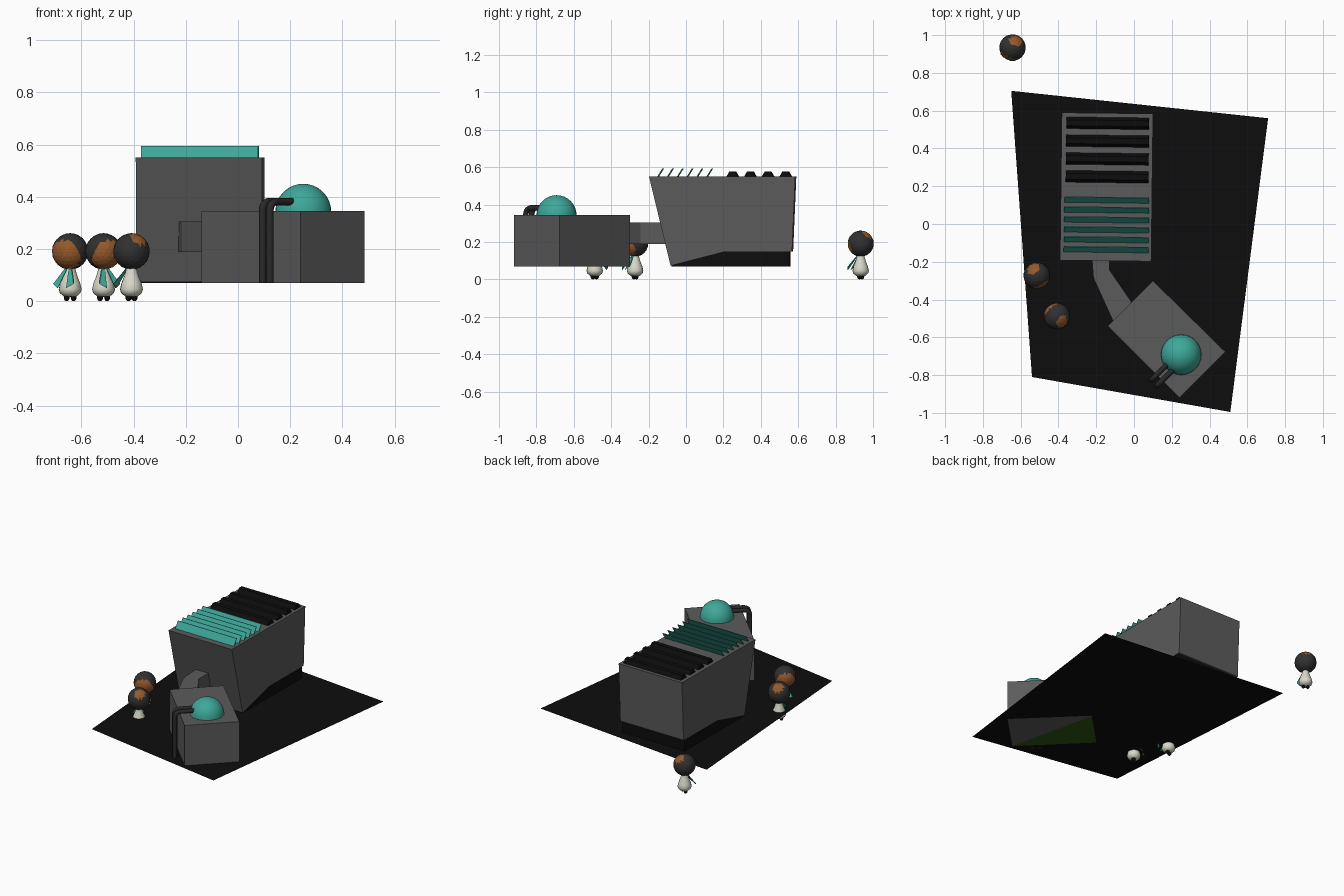
import bpy, bmesh, math
from mathutils import Vector, Matrix

if "Cube" in bpy.data.objects:
    bpy.data.objects.remove(bpy.data.objects["Cube"])


def mat(name, r, g, b):
    m = bpy.data.materials.new(name)
    m.diffuse_color = (r, g, b, 1)
    m.use_nodes = True
    m.node_tree.nodes["Principled BSDF"].inputs["Base Color"].default_value = m.diffuse_color
    return m


GREY = mat("concrete grey", 0.105, 0.105, 0.105)
BLACK = mat("asphalt black", 0.004, 0.004, 0.004)
TEAL = mat("teal", 0.048, 0.39, 0.32)
DARK = mat("pipe charcoal", 0.022, 0.022, 0.022)
HAIR = mat("hair charcoal", 0.03, 0.03, 0.03)
SKIN = mat("skin brown", 0.30, 0.10, 0.025)
CREAM = mat("cream", 0.70, 0.69, 0.58)
GREEN = mat("dark green", 0.025, 0.10, 0.006)


def finish(name, bm, mats, smooth=False):
    bmesh.ops.recalc_face_normals(bm, faces=bm.faces)
    me = bpy.data.meshes.new(name)
    bm.to_mesh(me)
    bm.free()
    ob = bpy.data.objects.new(name, me)
    bpy.context.collection.objects.link(ob)
    for m in mats:
        me.materials.append(m)
    for p in me.polygons:
        p.use_smooth = smooth
    return ob


def prism(name, pts, offset, m):
    """Extrude a closed outline of 3D points along an offset."""
    bm = bmesh.new()
    f = bm.faces.new([bm.verts.new(p) for p in pts])
    ext = bmesh.ops.extrude_face_region(bm, geom=[f])
    verts = [v for v in ext["geom"] if isinstance(v, bmesh.types.BMVert)]
    bmesh.ops.translate(bm, verts=verts, vec=offset)
    return finish(name, bm, [m])


def sheet(name, pts, m):
    bm = bmesh.new()
    bm.faces.new([bm.verts.new(p) for p in pts])
    return finish(name, bm, [m])


G = 0.07  # ground level

# Ground sheet
sheet("ground_sheet", [(-0.65, 0.705, G), (-0.54, -0.81, G),
                       (0.51, -0.995, G), (0.71, 0.56, G)], BLACK)

# Main hall: side profile extruded across x, turned very slightly
X0, X1 = -0.387, 0.096
hall_parts = []


def across(name, yz, m, x0, x1):
    ob = prism(name, [(x0, y, z) for y, z in yz], (x1 - x0, 0, 0), m)
    hall_parts.append(ob)
    return ob


across("main_hall", [(-0.195, 0.55), (-0.08, 0.075), (0.21, 0.15),
                     (0.57, 0.15), (0.587, 0.55)], GREY, X0, X1)
across("hall_base", [(-0.075, G), (0.555, G), (0.555, 0.152), (0.21, 0.152),
                     (-0.075, 0.078)], BLACK, X0 + 0.003, X1 - 0.003)

# Tilted roof louvres
for i in range(6):
    y = -0.153 + i * 0.0525
    across("roof_louvre", [(y, 0.546), (y + 0.03, 0.594), (y + 0.034, 0.594),
                           (y + 0.004, 0.546)], TEAL, -0.368, 0.081)

# Hexagonal roof bars
for i in range(4):
    y = 0.25 + i * 0.0945
    hexa = [(y + 0.031 * math.cos(a * math.pi / 3),
             0.55 + 0.031 * math.sin(a * math.pi / 3)) for a in range(6)]
    across("roof_bar", hexa, BLACK, -0.362, 0.076)

pivot = Vector((-0.145, 0.195, 0))
turn = (Matrix.Translation(pivot) @ Matrix.Rotation(math.radians(-0.7), 4, "Z")
        @ Matrix.Translation(-pivot))
for ob in hall_parts:
    ob.data.transform(turn)

# Bent connecting duct
duct = [(-0.23, -0.08), (-0.215, -0.285), (-0.108, -0.52), (0.0, -0.46),
        (-0.018, -0.406), (-0.13, -0.243), (-0.13, -0.08)]
prism("connecting_duct", [(x, y, 0.188) for x, y in duct], (0, 0, 0.117), GREY)

# Small annex and its underside
annex = [(0.10, -0.30), (-0.14, -0.54), (0.24, -0.92), (0.484, -0.677)]
prism("annex", [(x, y, G) for x, y in annex], (0, 0, 0.275), GREY)
sheet("annex_underside", [(x, y, G - 0.002) for x, y in annex[:3]], GREEN)

# Dome on the annex roof
bm = bmesh.new()
bmesh.ops.create_uvsphere(bm, u_segments=32, v_segments=16, radius=0.107)
low = [v for v in bm.verts if v.co.z < -0.01]
bmesh.ops.delete(bm, geom=low, context="VERTS")
bmesh.ops.translate(bm, verts=bm.verts, vec=(0.25, -0.692, 0.343))
finish("dome", bm, [TEAL], True)


# Two bent pipes rising from the ground into the dome
def pipe(x, y):
    d = Vector((0.7, 0.7, 0))
    base = Vector((x, y, 0))
    top, r = 0.382, 0.035
    pts = [base + Vector((0, 0, G))]
    for i in range(7):
        a = i / 6 * math.pi / 2
        pts.append(base + d * (r * (1 - math.cos(a)))
                   + Vector((0, 0, top - r + r * math.sin(a))))
    pts.append(base + d * 0.16 + Vector((0, 0, top)))
    cu = bpy.data.curves.new("pipe", "CURVE")
    cu.dimensions = "3D"
    cu.bevel_depth = 0.0145
    cu.bevel_resolution = 2
    cu.use_fill_caps = True
    sp = cu.splines.new("POLY")
    sp.points.add(len(pts) - 1)
    for p, co in zip(sp.points, pts):
        p.co = (*co, 1)
    cu.materials.append(DARK)
    bpy.context.collection.objects.link(bpy.data.objects.new("pipe", cu))


pipe(0.094, -0.825)
pipe(0.122, -0.856)


# Little figures, modelled facing -y and then turned
def figure(x, y, face_x, face_y):
    place = (Matrix.Translation((x, y, 0))
             @ Matrix.Rotation(math.atan2(face_x, -face_y), 4, "Z"))
    parts = []

    # Head: skin shows on the face and on a bare patch at the back
    bm = bmesh.new()
    bmesh.ops.create_icosphere(bm, subdivisions=3, radius=0.07)
    face_dir = Vector((0, -0.93, -0.36)).normalized()
    patch_dir = Vector((0, 0.62, 0.78)).normalized()
    for f in bm.faces:
        n = f.calc_center_median().normalized()
        skin = n.dot(face_dir) > 0.52 or n.dot(patch_dir) > 0.86
        f.material_index = 1 if skin else 0
    bmesh.ops.translate(bm, verts=bm.verts, vec=(0, 0, 0.191))
    parts.append(finish("head", bm, [HAIR, SKIN]))

    # Pear-shaped body, spun from a profile
    prof = [(0, 0.016), (0.025, 0.019), (0.04, 0.032), (0.044, 0.046),
            (0.039, 0.068), (0.028, 0.096), (0.021, 0.12), (0.018, 0.14)]
    bm = bmesh.new()
    vs = [bm.verts.new((r, 0, z)) for r, z in prof]
    es = [bm.edges.new(p) for p in zip(vs, vs[1:])]
    bmesh.ops.spin(bm, geom=vs + es, cent=(0, 0, 0), axis=(0, 0, 1),
                   angle=2 * math.pi, steps=16)
    bmesh.ops.remove_doubles(bm, verts=bm.verts, dist=0.0002)
    parts.append(finish("body", bm, [CREAM], True))

    for s in (-1, 1):
        # Feet
        bm = bmesh.new()
        bmesh.ops.create_uvsphere(bm, u_segments=10, v_segments=8, radius=0.011)
        bmesh.ops.scale(bm, verts=bm.verts, vec=(1, 1.2, 1.25))
        bmesh.ops.translate(bm, verts=bm.verts, vec=(s * 0.015, 0, 0.0138))
        parts.append(finish("foot", bm, [BLACK], True))
        # Scarf ends flaring forward from the neck
        tail = [(s * 0.004, -0.022, 0.122), (s * 0.016, -0.02, 0.122),
                (s * 0.044, -0.058, 0.066), (s * 0.018, -0.07, 0.05)]
        parts.append(prism("scarf_end", tail, (0, 0.007, 0.004), TEAL))
    for ob in parts:
        ob.data.transform(place)


figure(-0.515, -0.272, 0.42, -0.9)
figure(-0.408, -0.488, -0.65, 0.75)
figure(-0.643, 0.934, -0.45, -0.88)
